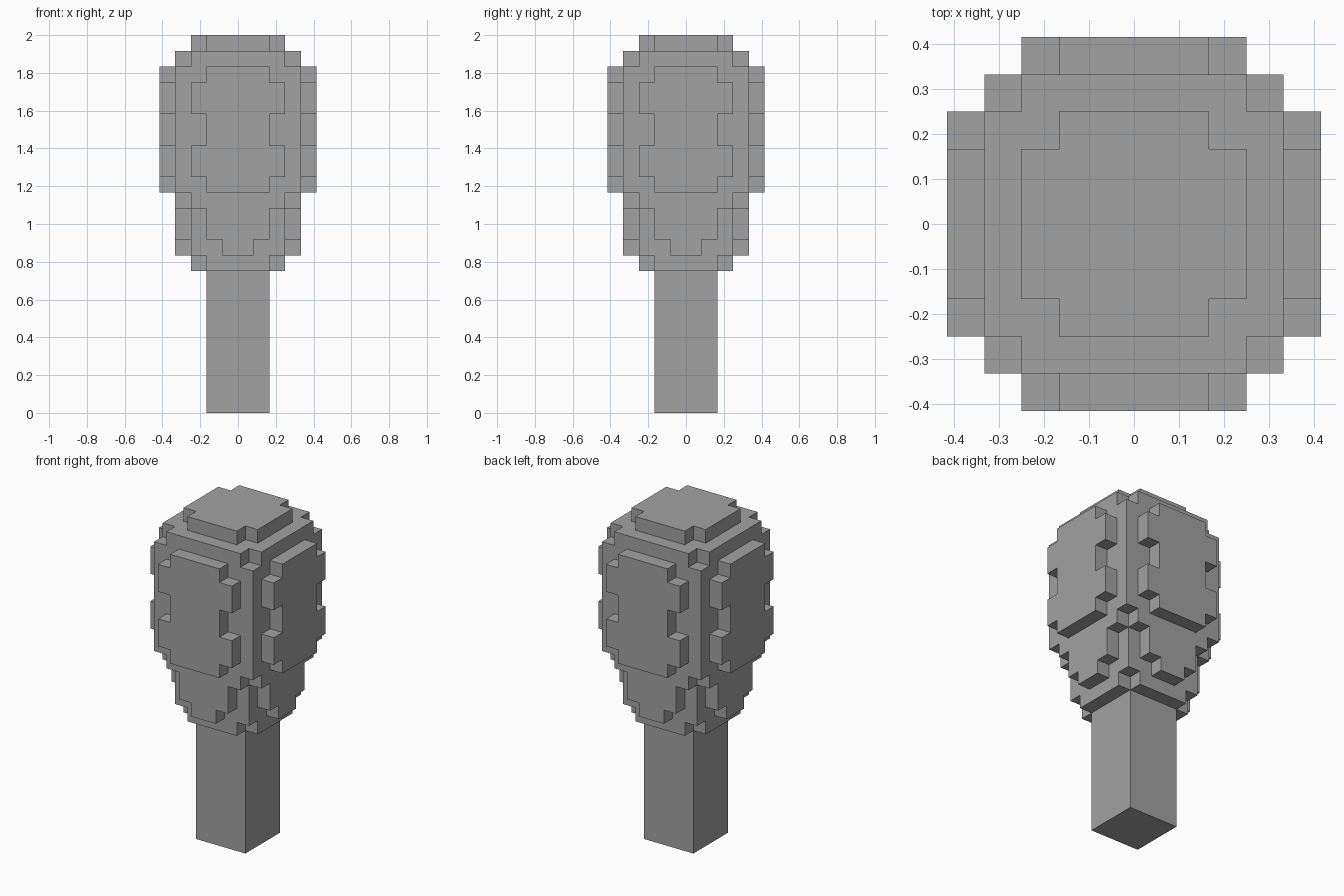
import bpy
import bmesh
from math import pi
from mathutils import Matrix, Vector

U = 1 / 12  # one block

cube = bpy.data.objects.get("Cube")
if cube:
    bpy.data.objects.remove(cube, do_unlink=True)

grey = bpy.data.materials.new("plain_grey")
grey.use_nodes = True
colour = (0.36, 0.36, 0.36, 1)
grey.diffuse_color = colour
grey.node_tree.nodes["Principled BSDF"].inputs["Base Color"].default_value = colour


def stepped_outline(rows, top):
    """Mirror-symmetric outline from (start, half width) rows, ending at top."""
    ends = [start for start, _ in rows[1:]] + [top]
    right = []
    for (start, half), end in zip(rows, ends):
        right += [(half, start), (half, end)]
    return right + [(-x, y) for x, y in reversed(right)]


def prism(name, outline, depth, matrix):
    """Extrude a flat outline along its local z, then place it."""
    bm = bmesh.new()
    face = bm.faces.new([bm.verts.new((x, y, 0)) for x, y in outline])
    new = bmesh.ops.extrude_face_region(bm, geom=[face])["geom"]
    bmesh.ops.translate(bm, vec=Vector((0, 0, depth)),
                        verts=[v for v in new if isinstance(v, bmesh.types.BMVert)])
    bmesh.ops.recalc_face_normals(bm, faces=bm.faces)
    bm.transform(Matrix.Scale(U, 4) @ matrix)
    mesh = bpy.data.meshes.new(name)
    bm.to_mesh(mesh)
    bm.free()
    mesh.materials.append(grey)
    obj = bpy.data.objects.new(name, mesh)
    bpy.context.collection.objects.link(obj)


def slab(name, half, z0, z1, notched=False):
    """Square layer, with one block missing from each corner if notched."""
    n = half - 1
    rows = [(-half, n), (-n, half), (n, n)] if notched else [(-half, half)]
    prism(name, stepped_outline(rows, half), z1 - z0, Matrix.Translation((0, 0, z0)))


def side_panels(name, rows, top, inner):
    """One-block-thick stepped panel on each of the four sides."""
    for i, side in enumerate(("front", "left", "back", "right")):
        place = (Matrix.Rotation(i * pi / 2, 4, "Z")
                 @ Matrix.Translation((0, -inner, 0))
                 @ Matrix.Rotation(pi / 2, 4, "X"))
        prism(f"{side}_{name}", stepped_outline(rows, top), 1, place)


# Trunk and stacked crown layers
slab("trunk", 2, 0, 9)
slab("crown_base", 3, 9, 10, notched=True)
slab("lower_crown", 3, 10, 13)
slab("crown_step", 4, 13, 14, notched=True)
slab("main_crown", 4, 14, 22)
slab("crown_shoulder", 4, 22, 23, notched=True)
slab("crown_cap", 3, 23, 24, notched=True)

# Raised leaf panels
side_panels("lower_panel", [(10, 1), (11, 2)], 13, 3)
side_panels("upper_panel", [(14, 2), (15, 3), (17, 2), (19, 3), (21, 2)], 22, 4)
